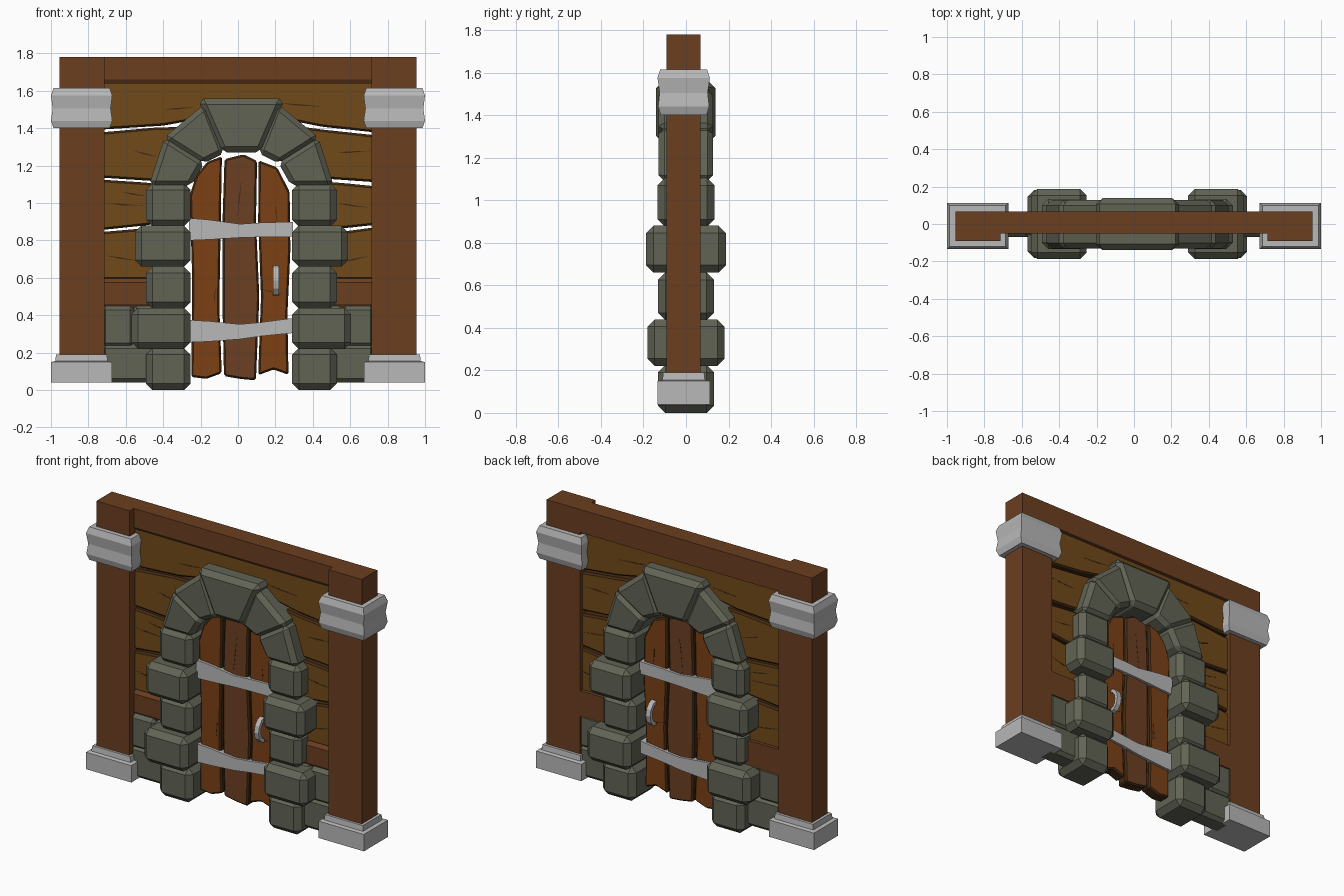
import bpy, bmesh, math
from mathutils import Vector

if "Cube" in bpy.data.objects:
    bpy.data.objects.remove(bpy.data.objects["Cube"])

CX = 0.018  # centre line of the stone arch and door


def mat(name, col):
    m = bpy.data.materials.new(name)
    m.diffuse_color = (*col, 1)
    m.use_nodes = True
    m.node_tree.nodes["Principled BSDF"].inputs["Base Color"].default_value = m.diffuse_color
    return m


TIMBER = mat("timber", (0.147, 0.049, 0.0145))
PLANK = mat("wall_wood", (0.165, 0.068, 0.01))
DOOR = mat("door_wood", (0.2, 0.053, 0.008))
DOOR_MID = mat("door_wood_dark", (0.15, 0.051, 0.016))
DARK = mat("dark_groove", (0.055, 0.023, 0.006))
STONE = mat("stone", (0.12, 0.126, 0.09))
METAL = mat("grey_metal", (0.48, 0.48, 0.48))


def finish(bm, name, m):
    bmesh.ops.recalc_face_normals(bm, faces=bm.faces)
    me = bpy.data.meshes.new(name)
    bm.to_mesh(me)
    bm.free()
    ob = bpy.data.objects.new(name, me)
    bpy.context.collection.objects.link(ob)
    if m:
        me.materials.append(m)
    return ob


def loft(name, rings, m=None):
    """Skin a stack of equal-sized rings and cap both ends."""
    bm = bmesh.new()
    vs = [[bm.verts.new(p) for p in r] for r in rings]
    n = len(vs[0])
    for a, b in zip(vs, vs[1:]):
        for i in range(n):
            j = (i + 1) % n
            bm.faces.new((a[i], a[j], b[j], b[i]))
    bm.faces.new(vs[0])
    bm.faces.new(vs[-1])
    return finish(bm, name, m)


def slab(name, pts, y0, y1, m=None, bevel=0.0, edge=None):
    """Extrude an x-z outline along y, with optional chamfered edges."""
    bm = bmesh.new()
    f = [bm.verts.new((x, y0, z)) for x, z in pts]
    b = [bm.verts.new((x, y1, z)) for x, z in pts]
    bm.faces.new(f)
    bm.faces.new(b)
    for i in range(len(pts)):
        j = (i + 1) % len(pts)
        bm.faces.new((f[i], f[j], b[j], b[i]))
    bmesh.ops.recalc_face_normals(bm, faces=bm.faces)
    if bevel:
        bmesh.ops.bevel(bm, geom=bm.edges[:], offset=bevel, segments=1,
                        affect='EDGES', profile=0.5)
    if edge:  # darker worn edges
        bm.normal_update()
        for face in bm.faces:
            if abs(face.normal.y) < 0.95:
                face.material_index = 1
    ob = finish(bm, name, m)
    if edge:
        ob.data.materials.append(edge)
    return ob


def box(name, x0, x1, y0, y1, z0, z1, m=None, bevel=0.0):
    return slab(name, [(x0, z0), (x1, z0), (x1, z1), (x0, z1)], y0, y1, m, bevel)


def bar_x(name, x0, x1, prof, m):
    """Beam along x with a y-z profile."""
    return loft(name, [[(x, y, z) for y, z in prof] for x in (x0, x1)], m)


def rects(name, cx, cy, levels):
    """Grey moulding made of rectangles (half x, half y, z)."""
    return loft(name, [[(cx - a, cy - b, z), (cx + a, cy - b, z),
                        (cx + a, cy + b, z), (cx - a, cy + b, z)]
                       for a, b, z in levels], METAL)


# posts with mouldings, and stones and rails between post and arch
for s, side in ((-1, "left"), (1, "right")):
    xs = sorted((s * 0.715, s * 0.955))
    box(f"post_{side}", *xs, -0.092, 0.068, 0.1, 1.78, TIMBER)
    rects(f"post_cap_{side}", s * 0.836, -0.011,
          [(0.15, 0.108, 1.40), (0.164, 0.12, 1.44), (0.155, 0.113, 1.505),
           (0.164, 0.123, 1.575), (0.15, 0.11, 1.615)])
    rects(f"post_base_{side}", s * 0.837, -0.011,
          [(0.163, 0.123, 0.04), (0.163, 0.123, 0.15), (0.14, 0.1, 0.155),
           (0.136, 0.096, 0.19)])
    bar_x(f"lower_rail_{side}", s * 0.73, s * 0.4,
          [(-0.05, 0.46), (-0.05, 0.575), (-0.03, 0.6), (0.066, 0.6),
           (0.066, 0.435), (-0.03, 0.425)], TIMBER)
    for k, (a, b, z0, z1) in enumerate([(0.40, 0.73, 0.04, 0.245),
                                        (0.555, 0.73, 0.23, 0.45),
                                        (0.40, 0.565, 0.23, 0.45)]):
        box(f"wall_stone_{side}_{k}", *sorted((s * a, s * b)), -0.07, 0.065,
            z0, z1, STONE, 0.022)

# top beam
bar_x("top_beam", -0.73, 0.73,
      [(-0.05, 1.66), (-0.05, 1.78), (0.068, 1.78), (0.068, 1.63), (-0.03, 1.63)],
      TIMBER)

# wall planks
WY = (-0.035, 0.045)
planks = {
    "left_low": [(-.73, .59), (-.36, .59), (-.36, .89), (-.5, .865), (-.73, .845)],
    "left_mid": [(-.73, .856), (-.5, .88), (-.36, .90), (-.36, 1.095), (-.5, 1.11), (-.73, 1.125)],
    "left_high": [(-.73, 1.136), (-.36, 1.112), (-.21, 1.41), (-.45, 1.403), (-.73, 1.378)],
    "right_low": [(.73, .59), (.40, .59), (.40, .84), (.58, .85), (.73, .87)],
    "right_mid": [(.73, .883), (.58, .867), (.40, .857), (.40, 1.12), (.58, 1.105), (.73, 1.09)],
    "right_high": [(.73, 1.112), (.40, 1.135), (.25, 1.42), (.45, 1.393), (.73, 1.363)],
    "top": [(-.73, 1.393), (-.4, 1.414), (-.2, 1.45), (.24, 1.45), (.45, 1.408),
            (.73, 1.378), (.73, 1.65), (-.73, 1.65)],
}
for k, p in planks.items():
    slab(f"wall_plank_{k}", p, *WY, PLANK, 0.011, DARK)


def crack(name, x0, z0, x1, z1, w, y0, y1):
    """Thin dark split tapering to both ends."""
    a, b = Vector((x0, z0)), Vector((x1, z1))
    n = Vector((a.y - b.y, b.x - a.x)).normalized() * w
    c = a.lerp(b, 0.4)
    slab(name, [a, c - n, b, c + n * 0.4], y0, y1, DARK)


for i, c in enumerate([(-.40, 1.50, -.22, 1.515), (.22, 1.535, .46, 1.515),
                       (-.56, 1.28, -.42, 1.245), (.52, 1.27, .71, 1.28),
                       (-.71, 1.0, -.5, .985), (-.62, 1.06, -.48, 1.035),
                       (.52, 1.0, .71, .975), (-.71, .72, -.52, .69),
                       (.55, .685, .71, .72)]):
    crack(f"wall_plank_crack_{i}", *c, 0.006, WY[0] - 0.001, WY[1] + 0.001)

# arch: stacked side stones (outer half width, y half depth, z range), voussoirs, keystone
rows = [(0.51, 0.132, 0.0, 0.225), (0.587, 0.182, 0.22, 0.44), (0.51, 0.132, 0.435, 0.66),
        (0.57, 0.188, 0.66, 0.88), (0.51, 0.134, 0.875, 1.105)]
arch = [[(-.495, 1.09), (-.268, 1.09), (-.195, 1.22), (-.41, 1.355)],
        [(-.42, 1.345), (-.205, 1.21), (-.085, 1.27), (-.19, 1.535)]]
for s, side in ((-1, "left"), (1, "right")):
    for k, (w, d, z0, z1) in enumerate(rows):
        box(f"column_stone_{side}_{k}", *sorted((CX + s * 0.272, CX + s * w)),
            -d, d, z0, z1, STONE, 0.035)
    for k, p in enumerate(arch):
        slab(f"arch_stone_{side}_{k}", [(CX - s * x, z) for x, z in p],
             -0.13, 0.128, STONE, 0.028)
slab("keystone", [(CX - .108, 1.27), (CX + .108, 1.27), (CX + .235, 1.56), (CX - .235, 1.56)],
     -0.14, 0.138, STONE, 0.032)

# door boards
boards = [
    ([(-.25, .07), (-.17, .06), (-.087, .09), (-.1, .45), (-.094, .8), (-.086, 1.25),
      (-.165, 1.22), (-.225, 1.145), (-.258, 1.04), (-.245, .6)], DOOR),
    ([(-.075, .075), (.01, .06), (.096, .052), (.114, .5), (.096, .9), (.102, 1.225),
      (.03, 1.26), (-.072, 1.235), (-.083, .9), (-.083, .45)], DOOR_MID),
    ([(.108, .08), (.19, .11), (.27, .082), (.264, .4), (.28, .75), (.276, 1.06),
      (.21, 1.19), (.11, 1.228), (.108, .9), (.123, .5)], DOOR),
]
for k, (p, m) in enumerate(boards):
    slab(f"door_board_{k}", p, -0.04, 0.04, m, 0.01, DARK)
for i, c in enumerate([(.02, 1.13, -.005, .9), (-.12, .55, -.13, .44),
                       (.20, 1.0, .21, .88), (.12, .54, .26, .51)]):
    crack(f"door_crack_{i}", *c, 0.004, -0.041, 0.041)

# bent metal straps wrapping both faces of the door
for name, top, bot in (
        ("upper", [.92, .91, .888, .895, .90], [.80, .805, .815, .818, .82]),
        ("lower", [.375, .368, .352, .362, .385], [.255, .26, .272, .288, .305])):
    xs = [-.262, -.15, .01, .12, .295]
    slab(f"door_strap_{name}", list(zip(xs, bot)) + list(zip(xs, top))[::-1],
         -0.056, 0.056, METAL)

# arched pull handles, one on each face
for s, side in ((-1, "front"), (1, "back")):
    rings = []
    for i in range(7):
        t = math.pi * i / 6
        out, up = math.sin(t), math.cos(t)
        c = Vector((0.203, s * (0.035 + 0.055 * out), 0.585 - 0.07 * up))
        r = Vector((0, s * out * 0.012, -up * 0.012))
        x = Vector((0.016, 0, 0))
        rings.append([c - x - r, c + x - r, c + x + r, c - x + r])
    loft(f"door_handle_{side}", rings, METAL)
